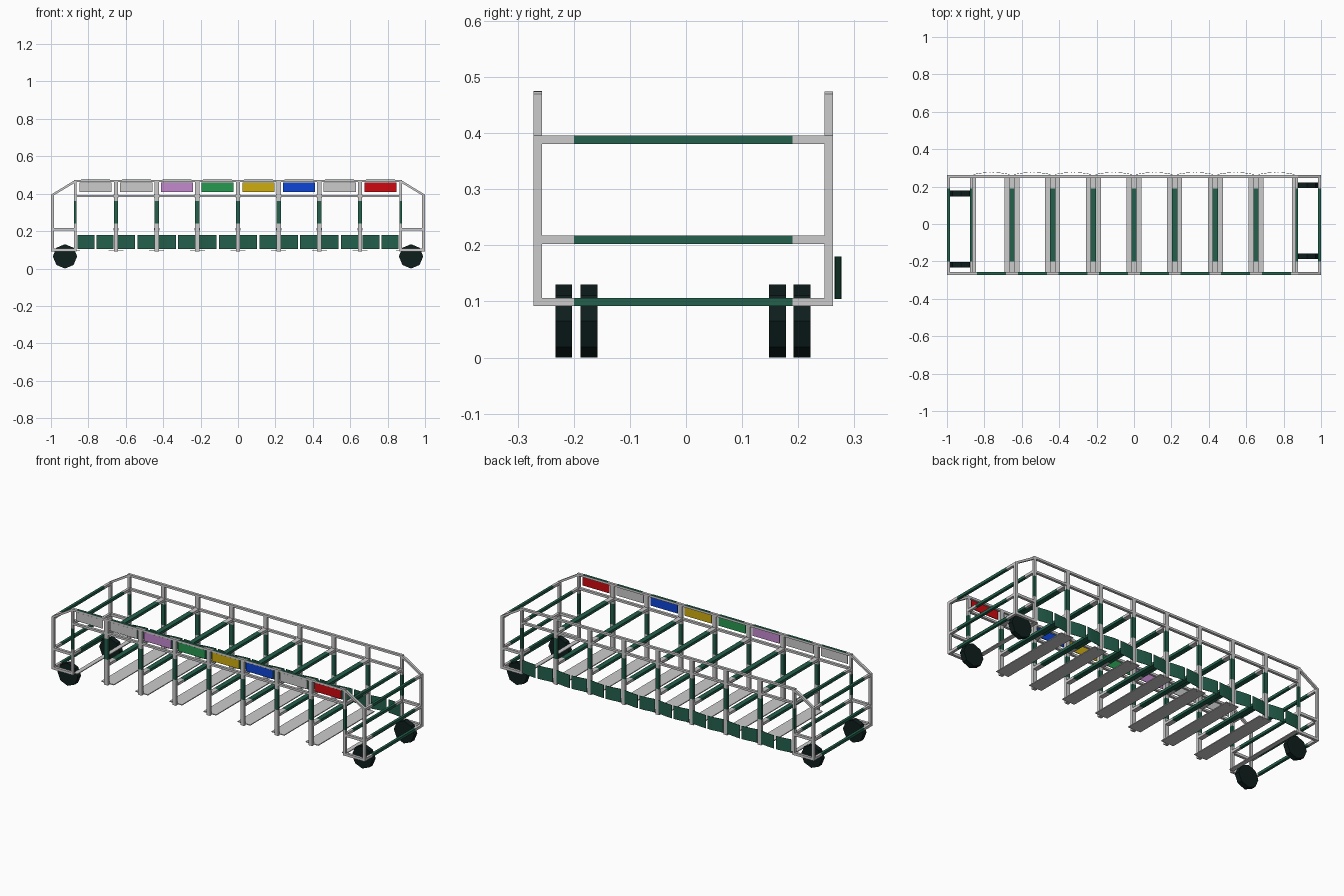
import bpy, bmesh, math
from mathutils import Vector

if "Cube" in bpy.data.objects:
    bpy.data.objects.remove(bpy.data.objects["Cube"])


def mat(name, c):
    m = bpy.data.materials.new(name)
    m.diffuse_color = (*c, 1)
    m.use_nodes = True
    m.node_tree.nodes["Principled BSDF"].inputs["Base Color"].default_value = m.diffuse_color
    return m


GREY = mat("light grey", (0.6, 0.6, 0.6))
GREEN = mat("dark green", (0.017, 0.115, 0.072))
BLACK = mat("tyre black", (0.004, 0.013, 0.012))
RED = mat("red", (0.62, 0.003, 0.005))
PINK = mat("pink", (0.55, 0.25, 0.62))
LEAF = mat("leaf green", (0.02, 0.32, 0.08))
YELLOW = mat("yellow", (0.62, 0.42, 0.005))
BLUE = mat("blue", (0.004, 0.06, 0.68))


def finish(bm, name, m):
    bmesh.ops.recalc_face_normals(bm, faces=bm.faces)
    me = bpy.data.meshes.new(name)
    bm.to_mesh(me)
    bm.free()
    me.materials.append(m)
    ob = bpy.data.objects.new(name, me)
    bpy.context.collection.objects.link(ob)
    return ob


def box(name, x, y, z, m):
    """Box from (min, max) pairs."""
    bm = bmesh.new()
    bmesh.ops.create_cube(bm, size=1)
    for v in bm.verts:
        v.co = Vector([(a + b) / 2 + c * (b - a) for (a, b), c in zip((x, y, z), v.co)])
    return finish(bm, name, m)


def around(c, w):
    return (c - w / 2, c + w / 2)


T = 0.015                        # tube size
YF, YB = -0.2645, 0.2545         # front and back frame planes
XE, XI = 0.9925, 0.87            # end posts and shoulder posts
Z0, Z1, Z2, Z3 = 0.099, 0.21, 0.388, 0.468
BAY = 2 * XI / 8
posts = [-XI + BAY * i for i in range(9)]
inner = posts[1:-1]


def crossbar(name, x, z, w):
    """Bar across the frame: grey sockets at both ends, green sleeve between."""
    box(name + "_socket_front", around(x, w), (YF + T / 2, -0.2), around(z, T), GREY)
    box(name + "_socket_back", around(x, w), (0.19, YB - T / 2), around(z, T), GREY)
    box(name + "_sleeve", around(x, w), (-0.2, 0.19), around(z, T), GREEN)


# Long rails, front and back
for side, y in (("front", YF), ("back", YB)):
    for n, z in (("mid_rail", Z2), ("top_rail", Z3)):
        box(f"{side}_{n}", (-XI, XI), around(y, T), around(z, 0.012), GREY)
    # Upright posts with green sleeves
    for x in posts:
        w = T if abs(x) > 0.86 else 0.023
        yy = around(y, T)
        box(f"{side}_post_lower", around(x, w), yy, (Z0 - T / 2, 0.24), GREY)
        box(f"{side}_post_sleeve", around(x, w), yy, (0.24, 0.36), GREEN)
        box(f"{side}_post_upper", around(x, w), yy, (0.36, Z3 + 0.006), GREY)
    # End frames: outer posts, short rails and sloping shoulder
    for s in (-1, 1):
        xs = tuple(sorted((s * XI, s * XE)))
        box(f"{side}_end_post", around(s * XE, T), around(y, T), (Z0 - T / 2, Z2 + T / 2), GREY)
        for z in (Z0, Z1):
            box(f"{side}_end_rail", xs, around(y, T), around(z, T), GREY)
        bm = bmesh.new()
        prof = [(s * (XE + T / 2), Z2 - 0.006), (s * (XE + T / 2), Z2 + 0.007),
                (s * XI, Z3 + 0.006), (s * XI, Z3 - 0.008)]
        f = bm.faces.new([bm.verts.new((px, y - T / 2, pz)) for px, pz in prof])
        r = bmesh.ops.extrude_face_region(bm, geom=[f])
        bmesh.ops.translate(bm, vec=(0, T, 0),
                            verts=[v for v in r["geom"] if isinstance(v, bmesh.types.BMVert)])
        finish(bm, f"{side}_shoulder", GREY)

# Crossbars
for x in (-XE, XE):
    for z in (Z0, Z1, Z2):
        crossbar("end_crossbar", x, z, T)
for x in posts:
    w = T if abs(x) > 0.86 else 0.028
    for z in (Z1, Z2):
        crossbar("bay_crossbar", x, z, w)

# Flat floor runners under every divider
for x in posts:
    if x in inner:
        xr = around(x, 0.08)
    else:
        xr = tuple(sorted((x, x - math.copysign(0.025, x))))
    box("floor_runner", xr, (YF + T / 2, YB), (0.095, 0.1), GREY)

# Green strips on the front top rail
for x in posts[:-1]:
    box("rail_strip", around(x + BAY / 2, 0.155), around(YF, T), (Z3 + 0.006, Z3 + 0.007), GREEN)

# Sign plates along the front
for x, m in zip(posts, (GREY, GREY, PINK, LEAF, YELLOW, BLUE, GREY, RED)):
    box("sign_plate", around(x + BAY / 2, 0.172), around(-0.267, 0.004), (0.41, 0.46), m)

# Bowed kick panels along the back, two per bay
for x in posts[:-1]:
    for a, b in ((0.012, BAY / 2 - 0.006), (BAY / 2 + 0.006, BAY - 0.012)):
        bm = bmesh.new()
        loop = []
        for off, order in ((0.0, range(5)), (0.002, range(4, -1, -1))):
            for i in order:
                t = a + (b - a) * i / 4
                yy = 0.262 + 0.013 * math.sin(math.pi * t / BAY) + off
                loop.append(bm.verts.new((x + t, yy, 0.104)))
        f = bm.faces.new(loop)
        r = bmesh.ops.extrude_face_region(bm, geom=[f])
        bmesh.ops.translate(bm, vec=(0, 0, 0.076),
                            verts=[v for v in r["geom"] if isinstance(v, bmesh.types.BMVert)])
        finish(bm, "kick_panel", GREEN)

# Eight-sided wheels, offset between the two ends
for x, ys in ((-0.925, (0.163, -0.218)), (0.925, (0.207, -0.173))):
    for y in ys:
        bpy.ops.mesh.primitive_cylinder_add(vertices=8, radius=0.065, depth=0.03,
                                            location=(x, y, 0.065), rotation=(math.pi / 2, 0, 0))
        bpy.context.object.name = "wheel"
        bpy.context.object.data.materials.append(BLACK)
